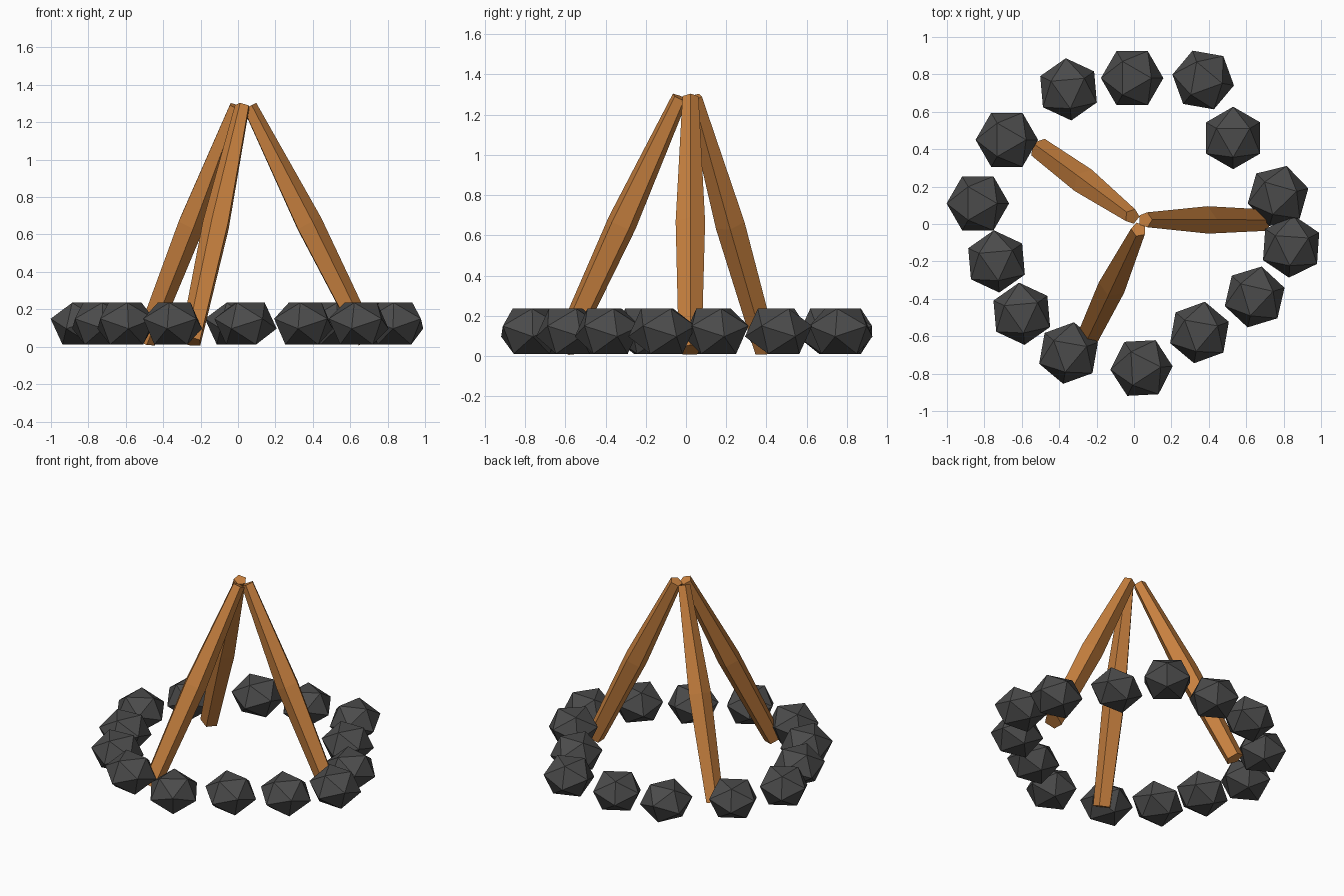
import bpy, bmesh, math
from mathutils import Vector, Matrix

if "Cube" in bpy.data.objects:
    bpy.data.objects.remove(bpy.data.objects["Cube"])


def material(name, rgb):
    m = bpy.data.materials.new(name)
    m.diffuse_color = (*rgb, 1)
    m.use_nodes = True
    m.node_tree.nodes["Principled BSDF"].inputs["Base Color"].default_value = m.diffuse_color
    return m


WOOD = material("wood", (0.58, 0.22, 0.05))
ROCK = material("rock", (0.07, 0.07, 0.07))


def finish(name, bm, mat):
    bmesh.ops.recalc_face_normals(bm, faces=bm.faces)
    me = bpy.data.meshes.new(name)
    bm.to_mesh(me)
    bm.free()
    me.materials.append(mat)
    ob = bpy.data.objects.new(name, me)
    bpy.context.collection.objects.link(ob)
    return ob


def log(name, foot, tip, sides=5):
    # low-poly log, thickest at the middle
    foot, tip = Vector(foot), Vector(tip)
    axis = (tip - foot).normalized()
    out = Vector((foot.x, foot.y, 0)).normalized()
    u = (out - axis * out.dot(axis)).normalized()
    v = axis.cross(u)
    bm = bmesh.new()
    rings = []
    for t, r in ((0, 0.06), (0.5, 0.077), (1, 0.042)):
        c = foot.lerp(tip, t)
        rings.append([bm.verts.new(c + r * (u * math.cos(a) + v * math.sin(a)))
                      for a in (math.tau * i / sides for i in range(sides))])
    for lo, hi in zip(rings, rings[1:]):
        for i in range(sides):
            j = (i + 1) % sides
            bm.faces.new((lo[i], lo[j], hi[j], hi[i]))
    bm.faces.new(rings[0])
    bm.faces.new(rings[-1])
    finish(name, bm, WOOD)


def stone(name, x, y, angle):
    # squashed icosahedron resting on one of its faces
    bm = bmesh.new()
    bmesh.ops.create_icosphere(bm, subdivisions=1, radius=0.17)
    bm.faces.ensure_lookup_table()
    f = bm.faces[0]
    n = f.calc_center_median().normalized()
    rot = n.rotation_difference(Vector((0, 0, 1))).to_matrix().to_4x4()
    bmesh.ops.transform(bm, matrix=rot, verts=bm.verts)
    c = f.verts[0].co
    turn = math.radians(angle) - math.atan2(c.y, c.x)
    top = max(w.co.z for w in bm.verts)
    m = (Matrix.Translation((x, y, 0.123)) @ Matrix.Rotation(turn, 4, 'Z')
         @ Matrix.Diagonal((1, 1, 0.112 / top, 1)))
    bmesh.ops.transform(bm, matrix=m, verts=bm.verts)
    finish(name, bm, ROCK)


# Three leaning logs
log("log_right", (0.69, 0.02, 0.029), (0.06, 0.022, 1.285))
log("log_front", (-0.25, -0.61, 0.029), (0.025, -0.03, 1.285))
log("log_back", (-0.5, 0.4, 0.029), (-0.01, 0.04, 1.285))

# Ring of stones: x, y, turn
STONES = [(-0.68, 0.45, 0), (-0.35, 0.72, 35), (-0.01, 0.78, 0), (0.37, 0.77, -10),
          (0.53, 0.46, 30), (0.77, 0.15, 14), (0.84, -0.12, 26), (0.645, -0.39, 17),
          (0.35, -0.58, 20), (0.04, -0.77, 3), (-0.35, -0.69, 20), (-0.60, -0.48, 35),
          (-0.735, -0.2, 35), (-0.835, 0.11, 0)]
for i, s in enumerate(STONES):
    stone(f"stone_{i + 1}", *s)
